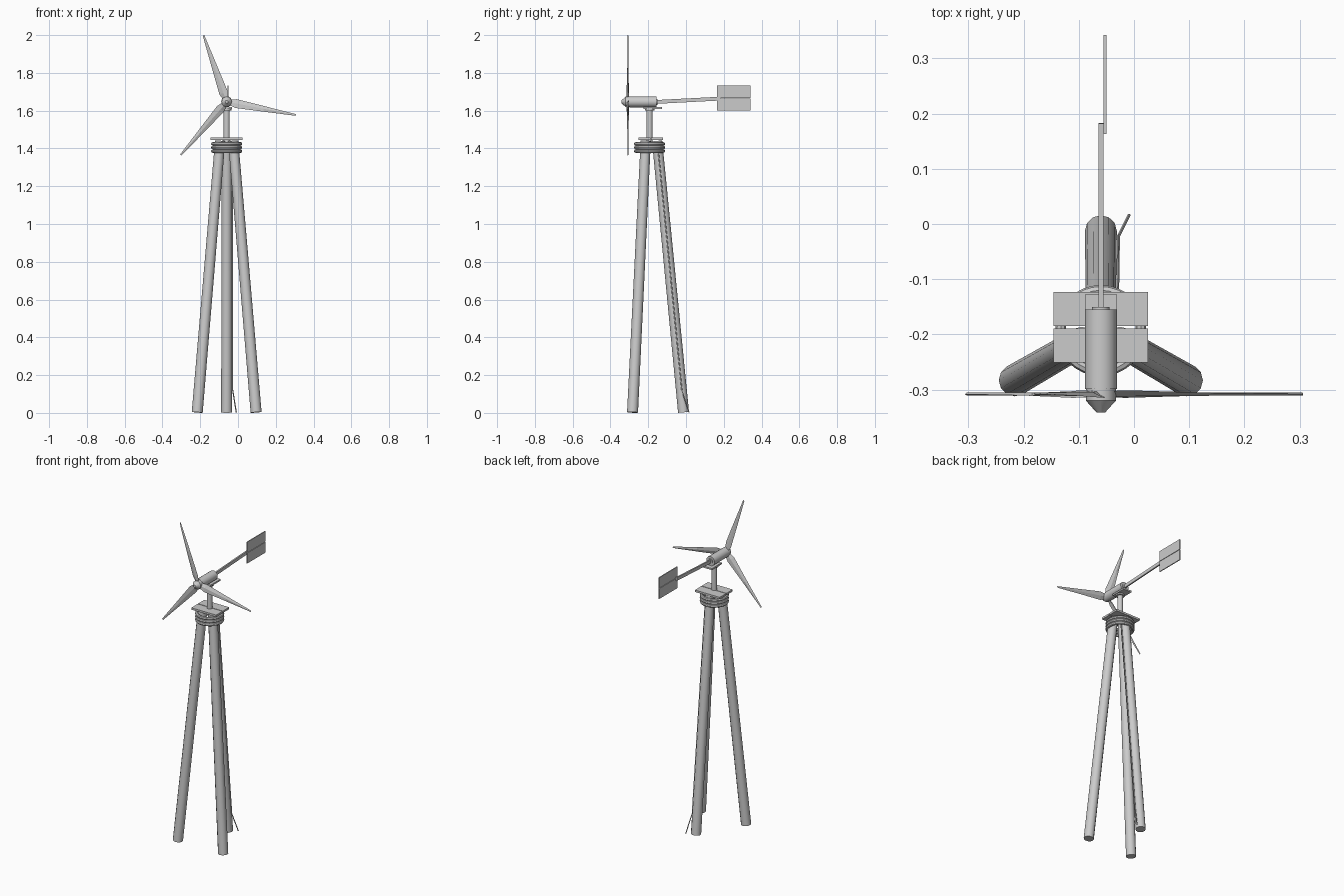
import bpy, bmesh, math
from mathutils import Vector, Matrix

if "Cube" in bpy.data.objects:
    bpy.data.objects.remove(bpy.data.objects["Cube"])

grey = bpy.data.materials.new("plain grey")
grey.diffuse_color = (0.6, 0.6, 0.6, 1)
grey.use_nodes = True
grey.node_tree.nodes["Principled BSDF"].inputs["Base Color"].default_value = grey.diffuse_color
CX, CY, HZ = -0.06, -0.193, 1.647   # tower axis and rotor height


def finish(ob, name, smooth=False):
    ob.name = name
    ob.data.materials.append(grey)
    if smooth:
        bpy.ops.object.select_all(action='DESELECT')
        ob.select_set(True)
        bpy.context.view_layer.objects.active = ob
        bpy.ops.object.shade_smooth_by_angle(angle=math.radians(40))
    return ob


def rod(name, a, b, r1, r2=None, sides=12, smooth=True):
    a, b = Vector(a), Vector(b)
    d = b - a
    bpy.ops.mesh.primitive_cone_add(vertices=sides, radius1=r1, radius2=r1 if r2 is None else r2,
                                    depth=d.length, location=(a + b) / 2)
    ob = bpy.context.object
    ob.rotation_euler = d.to_track_quat('Z', 'Y').to_euler()
    return finish(ob, name, smooth)


def box(name, lo, hi):
    lo, hi = Vector(lo), Vector(hi)
    bpy.ops.mesh.primitive_cube_add(size=1, location=(lo + hi) / 2)
    bpy.context.object.scale = hi - lo
    return finish(bpy.context.object, name)


# Tripod of three logs
for name, deg in (("back_leg", 90), ("left_leg", 210), ("right_leg", 330)):
    c, s = math.cos(math.radians(deg)), math.sin(math.radians(deg))
    rod(name, (CX + 0.18 * c, CY + 0.18 * s, 0.003), (CX + 0.04 * c, CY + 0.04 * s, 1.44), 0.029, 0.027)

# Cable down the back leg, kinked away at the ground
bot, kink, top = (-0.009, 0.016, 0.002), (-0.028, -0.022, 0.12), (-0.03, -0.15, 1.42)
rod("cable_tail", bot, kink, 0.003, sides=6)
rod("cable", kink, top, 0.003, sides=6)

# Rope lashing round the leg tops
for i in range(3):
    bpy.ops.mesh.primitive_torus_add(major_radius=0.073, minor_radius=0.0095, major_segments=32,
                                     minor_segments=8, location=(CX, CY, 1.386 + 0.019 * i))
    finish(bpy.context.object, f"rope_ring_{i + 1}", True)

# Platform planks and mast
box("front_plank", (-0.146, -0.251, 1.445), (0.025, -0.189, 1.457))
box("back_plank", (-0.146, -0.185, 1.445), (0.025, -0.123, 1.457))
rod("mast", (CX, CY, 1.43), (CX, CY, 1.612), 0.016)
rod("mast_collar", (CX, CY, 1.601), (CX, CY, 1.611), 0.025)
box("generator_plate", (-0.089, -0.225, 1.609), (-0.031, -0.128, 1.619))

# Generator body and nose
rod("generator", (CX, -0.155, HZ), (CX, -0.299, HZ), 0.029, sides=16)
rod("hub", (CX, -0.295, HZ), (CX, -0.32, HZ), 0.027, sides=12)
rod("nose_cone", (CX, -0.32, HZ), (CX, -0.341, HZ), 0.027, 0.008, sides=12)

# Rotor blades: tapered, twisted lens sections
def blade(name, deg):
    bm = bmesh.new()
    rings = []
    for r, w, t, tw in ((0.012, 0.028, 0.010, 24), (0.05, 0.049, 0.008, 16), (0.2, 0.030, 0.006, 9), (0.372, 0.009, 0.005, 4)):
        a = math.radians(tw)
        ring = []
        for u, v in ((-w / 2, 0), (0, t / 2), (w / 2, 0), (0, -t / 2)):
            ring.append(bm.verts.new((r, u * math.sin(a) + v * math.cos(a),
                                      u * math.cos(a) - v * math.sin(a))))
        rings.append(ring)
    for p, q in zip(rings, rings[1:]):
        for i in range(4):
            bm.faces.new((p[i], p[(i + 1) % 4], q[(i + 1) % 4], q[i]))
    bm.faces.new(rings[0])
    bm.faces.new(rings[-1])
    bmesh.ops.recalc_face_normals(bm, faces=bm.faces)
    bm.transform(Matrix.Translation((CX, -0.308, HZ)) @ Matrix.Rotation(math.radians(-deg), 4, 'Y'))
    me = bpy.data.meshes.new(name)
    bm.to_mesh(me)
    bm.free()
    ob = bpy.data.objects.new(name, me)
    bpy.context.collection.objects.link(ob)
    finish(ob, name)

for i, deg in enumerate((109.2, 229.2, 349.2)):
    blade(f"blade_{i + 1}", deg)

# Tail beam (rising slightly) and two-board vane
rod("tail_socket", (CX, -0.165, HZ), (CX, -0.15, HZ), 0.016)
beam = box("tail_beam", (-0.0645, -0.16, 1.645), (-0.0555, 0.183, 1.665))
beam.rotation_euler.x = math.radians(3)
box("lower_vane", (-0.0555, 0.163, 1.6), (-0.05, 0.342, 1.665))
box("upper_vane", (-0.0555, 0.163, 1.668), (-0.05, 0.342, 1.733))
